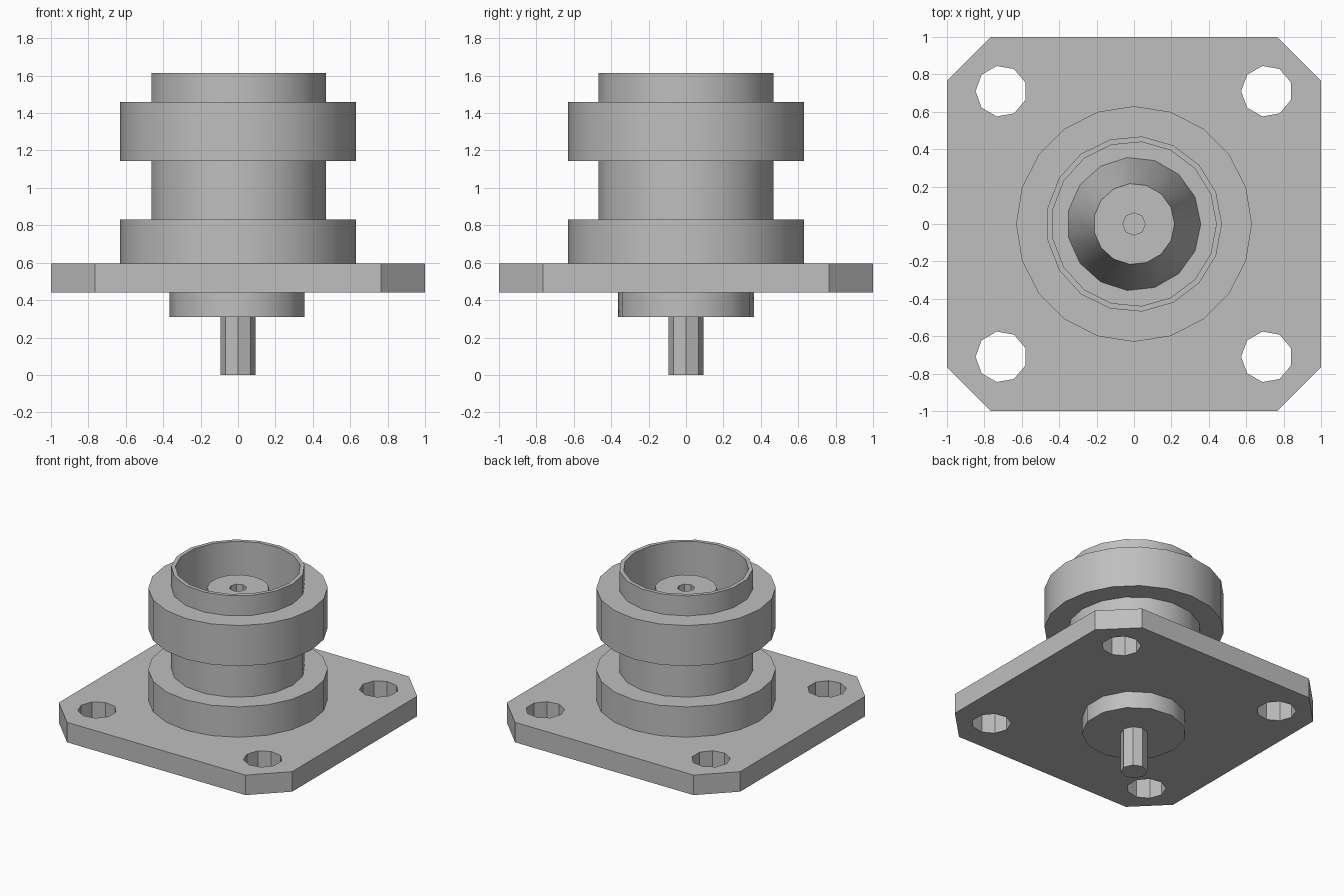
import bpy, bmesh
from math import cos, sin, tau, pi, radians

cube = bpy.data.objects.get("Cube")
if cube:
    bpy.data.objects.remove(cube, do_unlink=True)

metal = bpy.data.materials.new("grey_metal")
metal.use_nodes = True
GREY = (0.52, 0.52, 0.52, 1)
metal.diffuse_color = GREY
for node in metal.node_tree.nodes:
    if node.type == 'BSDF_PRINCIPLED':
        node.inputs["Base Color"].default_value = GREY


def finish(name, bm):
    bmesh.ops.recalc_face_normals(bm, faces=bm.faces)
    mesh = bpy.data.meshes.new(name)
    bm.to_mesh(mesh)
    bm.free()
    mesh.materials.append(metal)
    obj = bpy.data.objects.new(name, mesh)
    bpy.context.collection.objects.link(obj)
    return obj


def lathe(name, profile, sides, start=0.0, closed=False, centre=(0, 0)):
    """Spin (radius, height) points; open profiles get flat end caps."""
    bm = bmesh.new()
    rings = []
    for r, z in profile:
        angles = [start + tau * i / sides for i in range(sides)]
        rings.append([bm.verts.new((centre[0] + r * cos(a), centre[1] + r * sin(a), z))
                      for a in angles])
    pairs = list(zip(rings, rings[1:]))
    if closed:
        pairs.append((rings[-1], rings[0]))
    else:
        bm.faces.new(rings[0])
        bm.faces.new(rings[-1])
    for lo, hi in pairs:
        for i in range(sides):
            j = (i + 1) % sides
            bm.faces.new((lo[i], lo[j], hi[j], hi[i]))
    return finish(name, bm)


def activate(obj):
    bpy.ops.object.select_all(action='DESELECT')
    obj.select_set(True)
    bpy.context.view_layer.objects.active = obj


def cut(obj, cutter):
    cutter.hide_render = True
    mod = obj.modifiers.new("hole", 'BOOLEAN')
    mod.operation = 'DIFFERENCE'
    mod.solver = 'EXACT'
    mod.object = cutter
    activate(obj)
    bpy.ops.object.modifier_apply(modifier=mod.name)
    bpy.data.objects.remove(cutter, do_unlink=True)


# Square mounting plate with clipped corners
PLATE_LOW, PLATE_TOP, CLIP = 0.44, 0.595, 0.765
bm = bmesh.new()
outline = [(1, -CLIP), (1, CLIP), (CLIP, 1), (-CLIP, 1),
           (-1, CLIP), (-1, -CLIP), (-CLIP, -1), (CLIP, -1)]
base = bm.faces.new([bm.verts.new((x, y, PLATE_LOW)) for x, y in outline])
extruded = bmesh.ops.extrude_face_region(bm, geom=[base], use_keep_orig=True)
top = [v for v in extruded["geom"] if isinstance(v, bmesh.types.BMVert)]
bmesh.ops.translate(bm, verts=top, vec=(0, 0, PLATE_TOP - PLATE_LOW))
plate = finish("mounting_plate", bm)

# Screw holes in the four corners
for sx in (-1, 1):
    for sy in (-1, 1):
        cut(plate, lathe("screw_hole_cutter", [(0.137, 0.3), (0.137, 0.8)], 9,
                         start=pi, centre=(sx * 0.71, sy * 0.71)))

# Hollow barrel with a deep socket
FLOOR = 0.75
barrel = lathe("barrel", [(0.47, PLATE_TOP), (0.47, 1.615), (0.44, 1.615), (0.44, FLOOR)], 17)

# Collars around the barrel
collars = [lathe(name, [(0.455, lo), (0.63, lo), (0.63, hi), (0.455, hi)], 20, closed=True)
           for name, lo, hi in (("lower_collar", PLATE_TOP, 0.83), ("upper_collar", 1.145, 1.46))]

# Tapered insulator inside the socket, with a contact hole
insulator = lathe("insulator", [(0.357, FLOOR), (0.217, 1.46)], 15)
cut(insulator, lathe("contact_hole_cutter", [(0.06, 1.1), (0.06, 1.6)], 8))

# Boss and pin under the plate
boss = lathe("lower_boss", [(0.366, 0.31), (0.366, PLATE_LOW)], 13, start=pi)
pin = lathe("solder_pin", [(0.094, 0), (0.094, 0.31)], 8)

# Smooth round walls, crisp edges
for obj in [plate, barrel, insulator, boss, pin, *collars]:
    activate(obj)
    bpy.ops.object.shade_smooth_by_angle(angle=radians(30))
